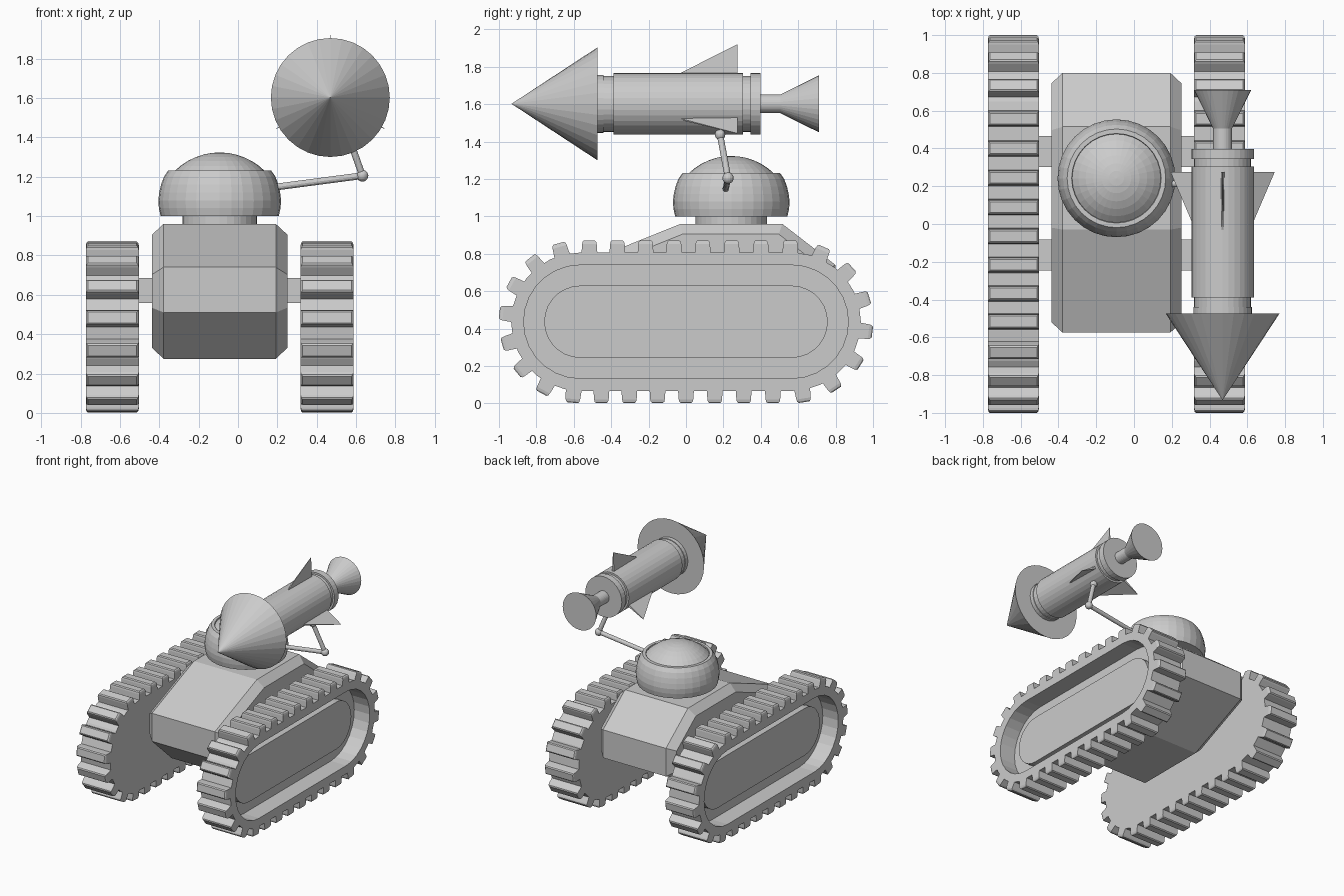
import bpy, bmesh, math
from mathutils import Vector, Matrix

if "Cube" in bpy.data.objects:
    bpy.data.objects.remove(bpy.data.objects["Cube"])

grey = bpy.data.materials.new("plain grey")
grey.diffuse_color = (0.6, 0.6, 0.6, 1)
grey.use_nodes = True
grey.node_tree.nodes["Principled BSDF"].inputs["Base Color"].default_value = grey.diffuse_color
CX = -0.093          # middle plane of the vehicle
TZ = 0.437           # height of the track centre line
HALF = 0.565         # half the straight run of the track
TEETH = 30


def finish(name, bm):
    bmesh.ops.remove_doubles(bm, verts=bm.verts, dist=1e-4)
    bmesh.ops.recalc_face_normals(bm, faces=bm.faces)
    me = bpy.data.meshes.new(name)
    bm.to_mesh(me)
    bm.free()
    me.materials.append(grey)
    ob = bpy.data.objects.new(name, me)
    bpy.context.collection.objects.link(ob)
    return ob


def skin(bm, loops):
    """Bridge equal-length loops of points and cap both ends."""
    rings = [[bm.verts.new(p) for p in lp] for lp in loops]
    for a, b in zip(rings, rings[1:]):
        for i in range(len(a)):
            j = (i + 1) % len(a)
            bm.faces.new((a[i], a[j], b[j], b[i]))
    return [bm.faces.new(rings[0][::-1]), bm.faces.new(rings[-1])]


def lathe(name, profile, matrix, n=32):
    """Revolve (radius, height) points about local z."""
    bm = bmesh.new()
    loops = []
    for r, h in profile:
        r = max(r, 1e-5)
        loops.append([matrix @ Vector((r * math.cos(2 * math.pi * i / n),
                                       r * math.sin(2 * math.pi * i / n), h)) for i in range(n)])
    skin(bm, loops)
    return finish(name, bm)


def stadium(x, r, n=14):
    pts = []
    for cy, start in ((HALF, -90), (-HALF, 90)):
        for i in range(n + 1):
            a = math.radians(start + 180 * i / n)
            pts.append((x, cy + r * math.cos(a), TZ + r * math.sin(a)))
    return pts


def track_point(s, r=0.37):
    """Point (y, z) and outward angle at distance s from the bottom middle."""
    arc = math.pi * r
    s %= 4 * HALF + 2 * arc
    if s < HALF:
        return s, TZ - r, -math.pi / 2
    s -= HALF
    if s < arc:
        a = -math.pi / 2 + s / r
        return HALF + r * math.cos(a), TZ + r * math.sin(a), a
    s -= arc
    if s < 2 * HALF:
        return HALF - s, TZ + r, math.pi / 2
    s -= 2 * HALF
    if s < arc:
        a = math.pi / 2 + s / r
        return -HALF + r * math.cos(a), TZ + r * math.sin(a), a
    return -HALF + s - arc, TZ - r, -math.pi / 2


# Tracks: recessed wheel housing with raised plate, ringed by tread blocks
def track(name, side):
    bm = bmesh.new()
    section = [(0.411, 0.37), (0.68, 0.37), (0.68, 0.303),
               (0.54, 0.303), (0.54, 0.193), (0.59, 0.193)]
    skin(bm, [stadium(CX + side * x, r) for x, r in section])
    length = 4 * HALF + 2 * math.pi * 0.37
    for k in range(TEETH):
        # blocks sit slightly wider apart towards the rear
        s = k * length / TEETH + 0.032 * (1 - math.cos(2 * math.pi * k / TEETH))
        y, z, a = track_point(s)
        out = Vector((0, math.cos(a), math.sin(a)))
        along = Vector((0, -math.sin(a), math.cos(a)))
        base = Vector((CX + side * 0.5455, y, z))
        loops = []
        for h, w, l in ((-0.012, 0.043, 0.1345), (0.045, 0.039, 0.1345),
                        (0.058, 0.036, 0.131), (0.065, 0.028, 0.124)):
            loops.append([base + out * h + along * (w * u) + Vector((l * v, 0, 0))
                          for u, v in ((-1, -1), (1, -1), (1, 1), (-1, 1))])
        skin(bm, loops)
    finish(name, bm)


track("right_track", 1)
track("left_track", -1)

# Hull: side profile extruded across, with chamfered sides
profile = [(-0.03, 0.96), (0.515, 0.96), (0.80, 0.74), (0.80, 0.51), (0.27, 0.275),
           (-0.32, 0.275), (-0.575, 0.51), (-0.575, 0.74)]
bm = bmesh.new()
caps = skin(bm, [[(CX + s * 0.285, y, z) for y, z in profile] for s in (-1, 1)])
bmesh.ops.recalc_face_normals(bm, faces=bm.faces)
for cap in caps:
    bmesh.ops.inset_region(bm, faces=[cap], thickness=0.055, depth=0.059, use_even_offset=True)
finish("hull", bm)

# Axle beams joining the tracks
for name, y in (("front_axle", -0.163), ("rear_axle", 0.385)):
    bm = bmesh.new()
    skin(bm, [[(CX + s * 0.42, y + 0.082 * u, 0.622 + 0.063 * v)
               for u, v in ((-1, -1), (1, -1), (1, 1), (-1, 1))] for s in (-1, 1)])
    finish(name, bm)

# Turret: neck, bulging shell and cap dome
at_turret = Matrix.Translation((CX, 0.242, 0))
lathe("turret_neck", [(0.19, 0.94), (0.19, 1.02)], at_turret)
lathe("turret_shell", [(0.30, 1.0), (0.309, 1.04), (0.312, 1.08), (0.307, 1.12), (0.298, 1.16),
                       (0.283, 1.2), (0.261, 1.232), (0.237, 1.232), (0.232, 1.21)], at_turret)
R, top = 0.326, 1.323
lathe("turret_dome", [(R * math.sin(a), top - R + R * math.cos(a))
                      for a in (math.radians(d) for d in (46, 38, 30, 22, 14, 7, 0))], at_turret)

# Jointed arm holding the rocket
shoulder, elbow, wrist = (Vector(p) for p in ((0.10, 0.21, 1.135), (0.632, 0.225, 1.205), (0.55, 0.182, 1.437)))
for name, a, b, r in (("lower_arm", shoulder, elbow, 0.017), ("upper_arm", elbow, wrist, 0.017)):
    d = b - a
    m = Matrix.Translation(a) @ d.to_track_quat('Z', 'Y').to_matrix().to_4x4()
    lathe(name, [(r, 0), (r, d.length)], m, 12)
for name, p, r in (("elbow_joint", elbow, 0.03), ("wrist_joint", wrist, 0.028)):
    bm = bmesh.new()
    bmesh.ops.create_uvsphere(bm, u_segments=16, v_segments=10, radius=r,
                              matrix=Matrix.Translation(p))
    finish(name, bm)

# Rocket, axis along y with the nose to the front
at_rocket = Matrix.Translation((0.469, 0, 1.602)) @ Matrix.Rotation(math.radians(-90), 4, 'X')
lathe("rocket_nose", [(0, -0.933), (0.302, -0.473), (0, -0.473)], at_rocket)
lathe("rocket_body", [(0.155, -0.48), (0.155, -0.44), (0.15, -0.44), (0.15, -0.388),
                      (0.165, -0.388), (0.165, 0.305), (0.15, 0.305), (0.15, 0.345),
                      (0.165, 0.345), (0.165, 0.397)], at_rocket)
lathe("rocket_nozzle", [(0.05, 0.39), (0.05, 0.505), (0.152, 0.71)], at_rocket)

# Three thin wedge fins
for k, name in enumerate(("top_fin", "left_fin", "right_fin")):
    turn = Matrix.Translation((0.469, 0, 1.602)) @ Matrix.Rotation(math.radians(120 * k), 4, 'Y')
    bm = bmesh.new()
    skin(bm, [[turn @ Vector((x * w, y, r)) for y, r, w in
               ((-0.06, 0.15, 0.5), (0.275, 0.318, 0.1), (0.275, 0.15, 1))] for x in (-0.01, 0.01)])
    finish(name, bm)
